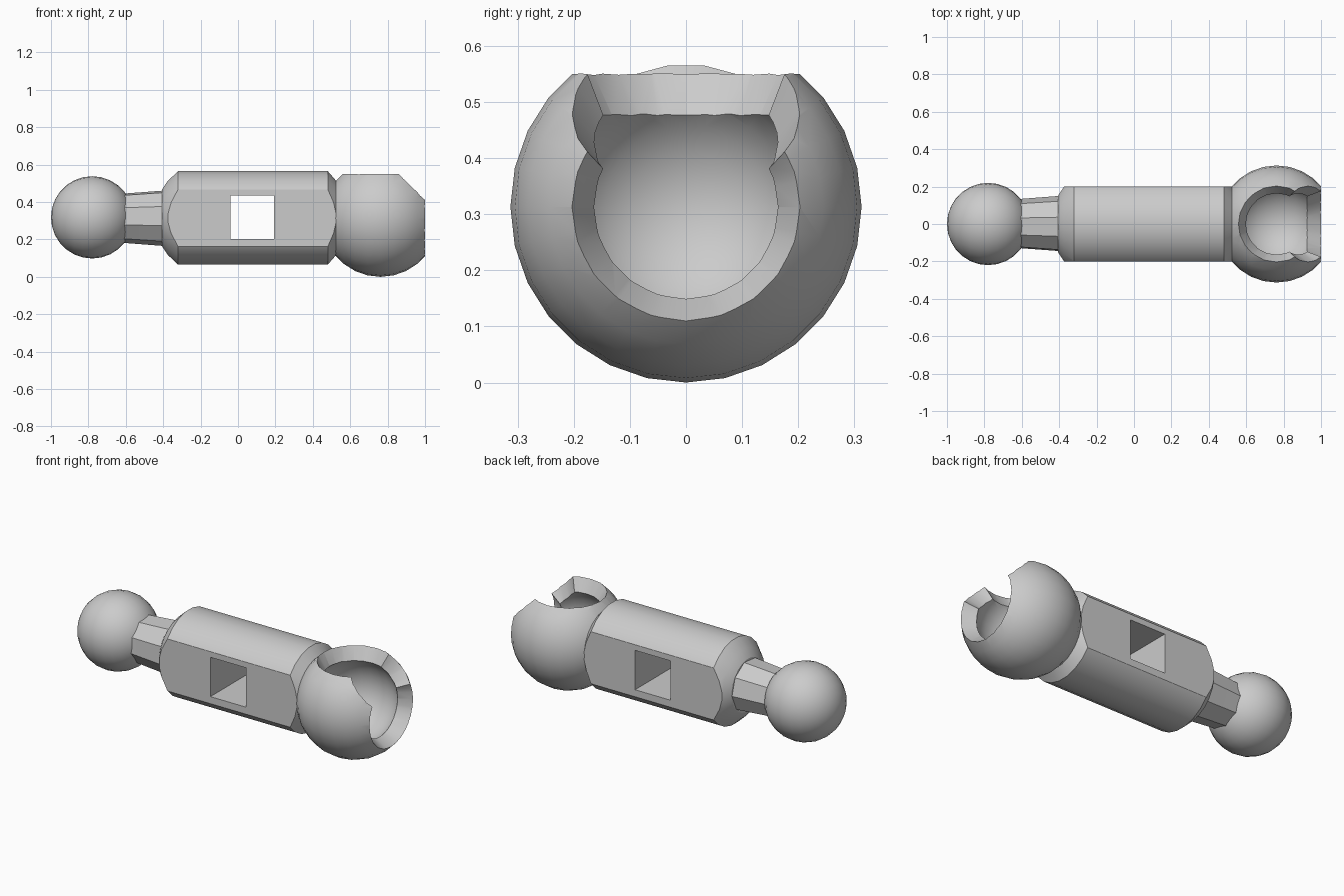
import bpy, bmesh, math
from mathutils import Matrix, Vector

cube = bpy.data.objects.get("Cube")
if cube:
    bpy.data.objects.remove(cube, do_unlink=True)

grey = bpy.data.materials.new("light grey")
grey.use_nodes = True
grey.diffuse_color = (0.6, 0.6, 0.6, 1)
grey.node_tree.nodes["Principled BSDF"].inputs["Base Color"].default_value = (0.6, 0.6, 0.6, 1)

AXIS_Z = 0.315


def finish(name, bm):
    bmesh.ops.recalc_face_normals(bm, faces=bm.faces)
    mesh = bpy.data.meshes.new(name)
    bm.to_mesh(mesh)
    bm.free()
    mesh.materials.append(grey)
    obj = bpy.data.objects.new(name, mesh)
    bpy.context.collection.objects.link(obj)
    return obj


def lathe(name, profile, sides, start, origin=(0, 0, AXIS_Z), tilt=0):
    """Closed solid turned about x from (x, radius) pairs, tilted upwards."""
    bm = bmesh.new()
    rings = []
    for x, r in profile:
        angles = [start + math.tau * i / sides for i in range(sides)]
        rings.append([bm.verts.new((x, -r * math.cos(a), r * math.sin(a))) for a in angles])
    for a, b in zip(rings, rings[1:]):
        for i in range(sides):
            j = (i + 1) % sides
            bm.faces.new((a[i], a[j], b[j], b[i]))
    bm.faces.new(rings[0])
    bm.faces.new(rings[-1])
    turn = Matrix.Translation(origin) @ Matrix.Rotation(-tilt, 4, 'Y')
    bmesh.ops.transform(bm, matrix=turn, verts=bm.verts)
    return finish(name, bm)


def ball_shape(name, centre, radius):
    bm = bmesh.new()
    turn = Matrix.Translation(centre) @ Matrix.Rotation(math.pi / 2, 4, 'Y')
    bmesh.ops.create_uvsphere(bm, u_segments=28, v_segments=14, radius=radius, matrix=turn)
    return finish(name, bm)


def box(name, low, high):
    low, high = Vector(low), Vector(high)
    bm = bmesh.new()
    turn = Matrix.Translation((low + high) / 2) @ Matrix.Diagonal((*(high - low), 1))
    bmesh.ops.create_cube(bm, size=1, matrix=turn)
    return finish(name, bm)


def cut(obj, cutter, operation='DIFFERENCE'):
    cutter.hide_render = True
    mod = obj.modifiers.new("cut", 'BOOLEAN')
    mod.operation, mod.solver, mod.object = operation, 'EXACT', cutter
    bpy.context.view_layer.objects.active = obj
    bpy.ops.object.modifier_apply(modifier=mod.name)
    bpy.data.objects.remove(cutter, do_unlink=True)


def smooth(obj, degrees):
    bpy.ops.object.select_all(action='DESELECT')
    obj.select_set(True)
    bpy.context.view_layer.objects.active = obj
    bpy.ops.object.shade_smooth_by_angle(angle=math.radians(degrees))


# Ball end and its faceted neck
ball = ball_shape("ball", (-0.78, 0, 0.318), 0.22)
neck = lathe("neck", [(-0.65, 0.132), (-0.6, 0.135), (-0.38, 0.152)], 9, math.radians(24))

# Chamfered shaft with flattened sides and a square through hole
shaft = lathe("shaft", [(-0.405, 0.155), (-0.375, 0.2), (-0.32, 0.252),
                        (0.48, 0.252), (0.525, 0.2)], 24, math.radians(7.5))
cut(shaft, box("side_flats", (-1, -0.2, -1), (1, 0.2, 1)), 'INTERSECT')
cut(shaft, box("square_hole", (-0.04, -0.5, 0.203), (0.192, 0.5, 0.435)))

# Hollow socket with three overlapping bevelled openings from end to top
centre = (0.762, 0, 0.313)
socket = ball_shape("socket", centre, 0.313)
cut(socket, ball_shape("socket_cavity", centre, 0.233))
for step in range(3):
    opening = lathe("socket_opening", [(0.1, 0.13), (0.4, 0.291)], 20, 0,
                    centre, step * math.pi / 4)
    cut(socket, opening)

for part, degrees in ((ball, 35), (neck, 20), (shaft, 20), (socket, 25)):
    smooth(part, degrees)
